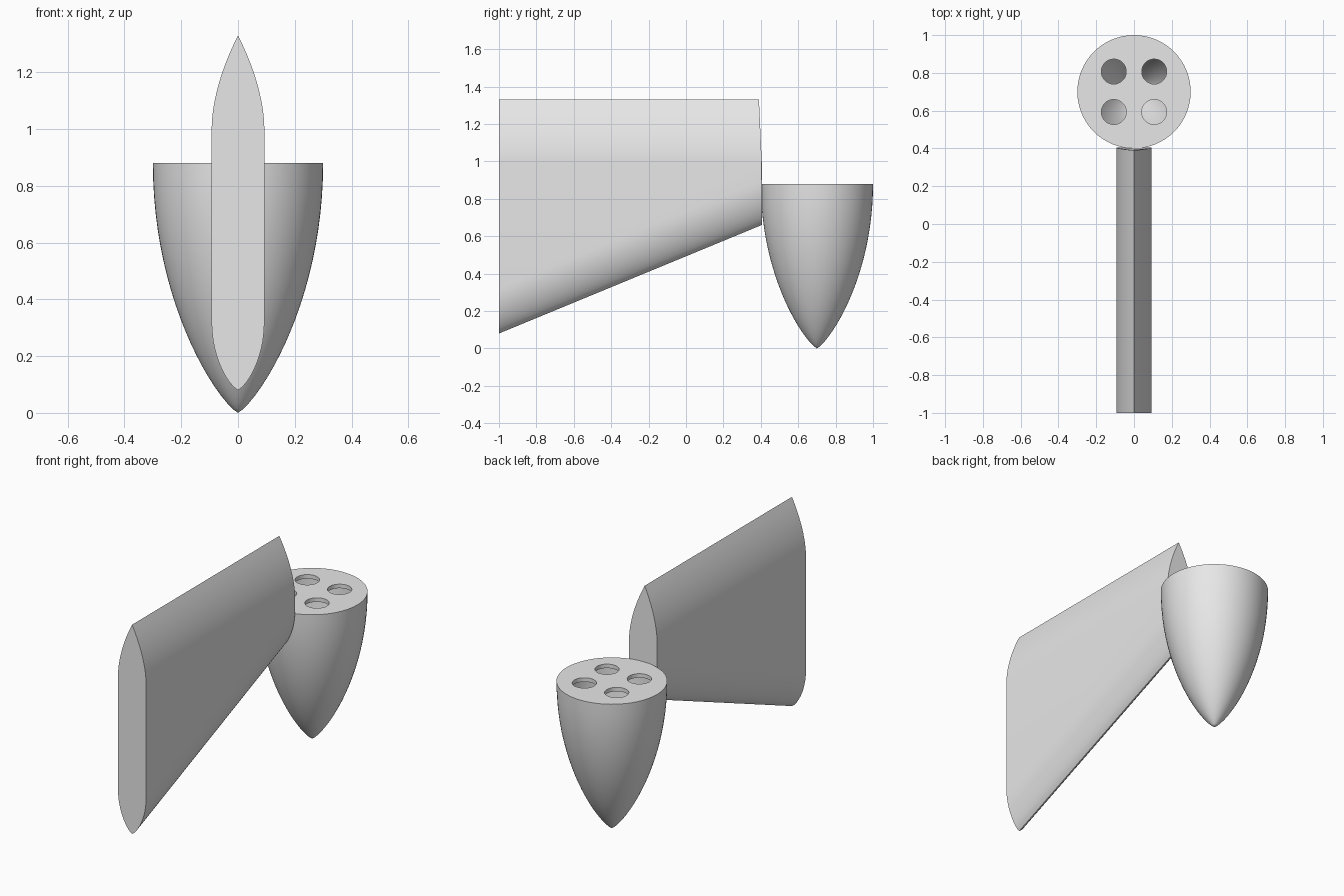
import bpy, bmesh, math

cube = bpy.data.objects.get("Cube")
if cube:
    bpy.data.objects.remove(cube, do_unlink=True)

grey = bpy.data.materials.new("light_grey")
grey.use_nodes = True
colour = (0.8, 0.8, 0.8, 1)
grey.diffuse_color = colour
grey.node_tree.nodes["Principled BSDF"].inputs["Base Color"].default_value = colour


def finish(name, bm):
    bmesh.ops.recalc_face_normals(bm, faces=bm.faces)
    mesh = bpy.data.meshes.new(name)
    bm.to_mesh(mesh)
    bm.free()
    obj = bpy.data.objects.new(name, mesh)
    bpy.context.collection.objects.link(obj)
    mesh.materials.append(grey)
    return obj


def smooth(obj):
    bpy.ops.object.select_all(action='DESELECT')
    obj.select_set(True)
    bpy.context.view_layer.objects.active = obj
    bpy.ops.object.shade_smooth_by_angle(angle=math.radians(30))


POD_Y, RADIUS, HEIGHT, WALL = 0.7, 0.3, 0.88, 0.024


def bullet(radius, bottom, top, rings=20, sides=64):
    """Closed pointed bullet, tip down, flat on top."""
    bm = bmesh.new()
    tip = bm.verts.new((0, POD_Y, bottom))
    loops = []
    for i in range(1, rings + 1):
        t = (i / rings) ** 1.4
        r = radius * (1 - (1 - t) ** 2) ** 0.8
        z = bottom + t * (top - bottom)
        loops.append([bm.verts.new((r * math.cos(a), POD_Y + r * math.sin(a), z))
                      for a in (math.tau * k / sides for k in range(sides))])
    for k in range(sides):
        n = (k + 1) % sides
        bm.faces.new((tip, loops[0][n], loops[0][k]))
        for low, high in zip(loops, loops[1:]):
            bm.faces.new((low[k], low[n], high[n], high[k]))
    bm.faces.new(loops[-1])
    return bm


def cut(obj, cutter):
    mod = obj.modifiers.new("cut", 'BOOLEAN')
    mod.operation = 'DIFFERENCE'
    mod.solver = 'EXACT'
    mod.object = cutter
    cutter.hide_render = True
    bpy.context.view_layer.objects.active = obj
    bpy.ops.object.modifier_apply(modifier=mod.name)
    bpy.data.objects.remove(cutter, do_unlink=True)


# Hollow pod with four round openings in its lid
pod = finish("pod", bullet(RADIUS, 0, HEIGHT))
cut(pod, finish("hollow_cutter", bullet(RADIUS - WALL, 0.04, HEIGHT - WALL)))
for sx in (-1, 1):
    for sy in (-1, 1):
        bm = bmesh.new()
        bmesh.ops.create_cone(bm, cap_ends=True, segments=32, radius1=0.066,
                              radius2=0.066, depth=0.1)
        bmesh.ops.translate(bm, verts=bm.verts,
                            vec=(sx * 0.107, POD_Y + sy * 0.107, HEIGHT))
        cut(pod, finish("hole_cutter", bm))
smooth(pod)

# Pylon: pointed slab whose lower edge climbs towards the pod
HALF, TOP, SHOULDER, STEPS = 0.093, 1.33, 1.0, 10


def pylon_section(bottom):
    """Right half of the cross-section from the bottom point to the top point."""
    half = []
    for i in range(STEPS + 1):
        t = (i / STEPS) ** 1.3
        half.append((HALF * (1 - (1 - t) ** 2) ** 0.75, bottom + 0.24 * t))
    for i in range(STEPS + 1):
        t = 1 - i / STEPS
        half.append((HALF * (1 - (1 - t) ** 1.8), TOP - (TOP - SHOULDER) * t))
    return half + [(-x, z) for x, z in half[-2:0:-1]]


bm = bmesh.new()
front = [bm.verts.new((x, -1, z)) for x, z in pylon_section(0.08)]
back = [bm.verts.new((x, 0.405 - 0.015 * max(0, z - SHOULDER) / (TOP - SHOULDER), z))
        for x, z in pylon_section(0.66)]
bm.faces.new(front)
bm.faces.new(back[::-1])
for k in range(len(front)):
    n = (k + 1) % len(front)
    bm.faces.new((front[k], back[k], back[n], front[n]))
smooth(finish("pylon", bm))
